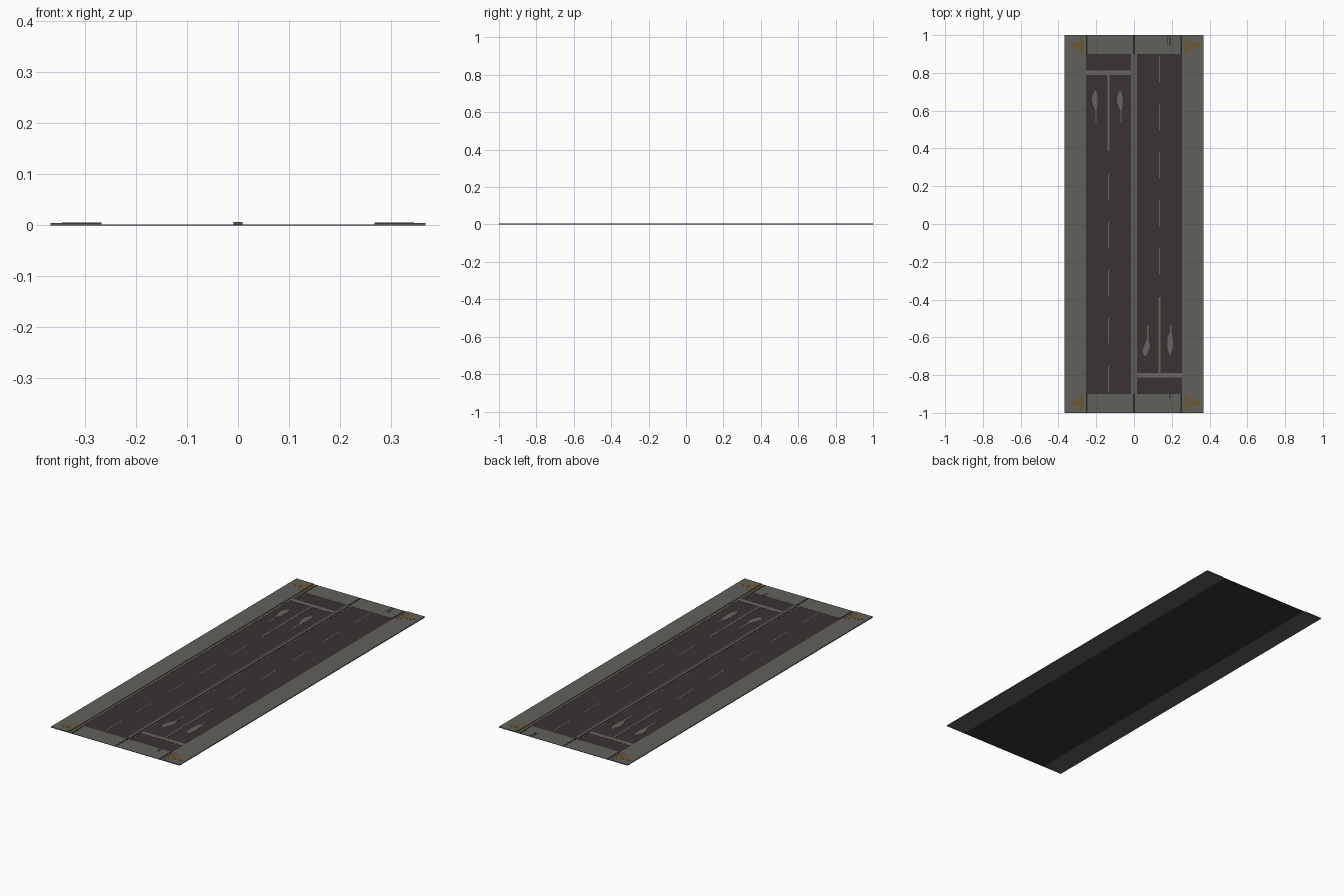
import bpy, bmesh

if "Cube" in bpy.data.objects:
    bpy.data.objects.remove(bpy.data.objects["Cube"])


def mat(name, rgb):
    m = bpy.data.materials.new(name)
    m.diffuse_color = (*rgb, 1)
    m.use_nodes = True
    m.node_tree.nodes["Principled BSDF"].inputs["Base Color"].default_value = m.diffuse_color
    return m


ASPHALT = mat("dark asphalt", (0.042, 0.033, 0.032))
PAVING = mat("grey paving", (0.118, 0.120, 0.106))
PAINT = mat("worn white paint", (0.135, 0.130, 0.122))
TACTILE = mat("tactile yellow", (0.150, 0.095, 0.035))
JOINT = mat("black joint", (0.022, 0.022, 0.022))
BASE = mat("curb grey", (0.10, 0.10, 0.095))

ROAD_Z = 0.001
T = 0.0006   # painted plate thickness


def prism(bm, pts, z0, z1):
    """Extrude an anticlockwise outline from z0 to z1."""
    f = bm.faces.new([bm.verts.new((x, y, z0)) for x, y in pts])
    ext = bmesh.ops.extrude_face_region(bm, geom=[f])["geom"]
    for v in ext:
        if isinstance(v, bmesh.types.BMVert):
            v.co.z = z1


def part(name, outlines, z0, z1, material):
    bm = bmesh.new()
    for o in outlines:
        prism(bm, o, z0, z1)
    bmesh.ops.recalc_face_normals(bm, faces=bm.faces)
    me = bpy.data.meshes.new(name)
    bm.to_mesh(me)
    bm.free()
    me.materials.append(material)
    ob = bpy.data.objects.new(name, me)
    bpy.context.collection.objects.link(ob)
    return ob


def rect(x0, x1, y0, y1):
    return [(x0, y0), (x1, y0), (x1, y1), (x0, y1)]


def turned(outlines):
    """Add a copy turned half round the centre."""
    return outlines + [[(-x, -y) for x, y in o] for o in outlines]


def four(outlines):
    return [[(sx * x, sy * y) for x, y in o]
            for o in outlines for sx in (1, -1) for sy in (1, -1)]


# road bed and crossing zones at both ends
part("road_bed", [rect(-0.255, 0.255, -1, 1)], 0, ROAD_Z, ASPHALT)
part("end_crossing", turned([rect(-0.255, 0.255, 0.9, 1)]), ROAD_Z, ROAD_Z + T, PAVING)

# pavements with gutters beside them
part("sidewalk", turned([rect(0.267, 0.367, -1, 1)]), 0, 0.0045, PAVING)
part("gutter", turned([rect(0.255, 0.267, -1, 1)]), 0, 0.0016, PAVING)

# raised median
part("median_base", [rect(-0.017, 0.017, -0.9, 0.9)], ROAD_Z, 0.0018, PAVING)
part("median_curb", [rect(-0.009, 0.009, -0.9, 0.9)], 0.0018, 0.006, BASE)

# dark joints in the end zones
z = ROAD_Z + T
part("centre_joint", turned([rect(-0.005, 0.005, 0.9, 1)]), z, z + 0.0004, JOINT)
part("side_joint", four([rect(0.245, 0.255, 0.9, 1)]), z, z + 0.0004, JOINT)
part("drain_slots", [rect(x, x + 0.003, 0.945, 0.998) for x in (0.178, 0.186, 0.194)]
     + [rect(x, x + 0.003, -0.93, -0.90) for x in (0.186, 0.194)], z, z + 0.0004, JOINT)

# lane markings: stop line, solid divider, dashes
dashes = [rect(-0.138, -0.132, 0.13 - 0.254 * i, 0.267 - 0.254 * i) for i in range(5)]
part("lane_lines", turned([rect(-0.139, -0.131, 0.39, 0.79)] + dashes), ROAD_Z, z, PAINT)
part("stop_line", turned([rect(-0.255, -0.017, 0.79, 0.812)]), ROAD_Z, z, PAINT)


# lane arrows: head outline plus thin stem
def arrow(cx, side, s, head):
    pts = [(cx + side * x, s * y) for x, y in head]
    stem = rect(cx + side * 0.004 - 0.0035, cx + side * 0.004 + 0.0035,
                min(s * 0.535, s * 0.63), max(s * 0.535, s * 0.63))
    return [pts, stem]


SLIM = [(-0.002, 0.708), (-0.018, 0.67), (-0.016, 0.645), (0.0005, 0.60), (0.0075, 0.60),
        (0.012, 0.63), (0.012, 0.675), (0.006, 0.70)]
WIDE = [(-0.012, 0.70), (-0.024, 0.67), (-0.012, 0.64), (0.0005, 0.61), (0.0075, 0.61),
        (0.017, 0.64), (0.013, 0.66), (-0.002, 0.695)]
TWIN = [(0, 0.70), (-0.014, 0.66), (-0.012, 0.59), (0.0005, 0.575), (0.0075, 0.575),
        (0.013, 0.59), (0.016, 0.65)]
part("lane_arrows", arrow(-0.205, 1, 1, SLIM) + arrow(-0.073, 1, 1, SLIM)
     + arrow(0.068, 1, -1, WIDE) + arrow(0.191, 1, -1, TWIN), ROAD_Z, z, PAINT)

# tactile pads at the corners
part("tactile_pad", four([rect(0.267, 0.288, 0.905, 0.988), rect(0.288, 0.345, 0.935, 0.962)]),
     0.0045, 0.005, TACTILE)
